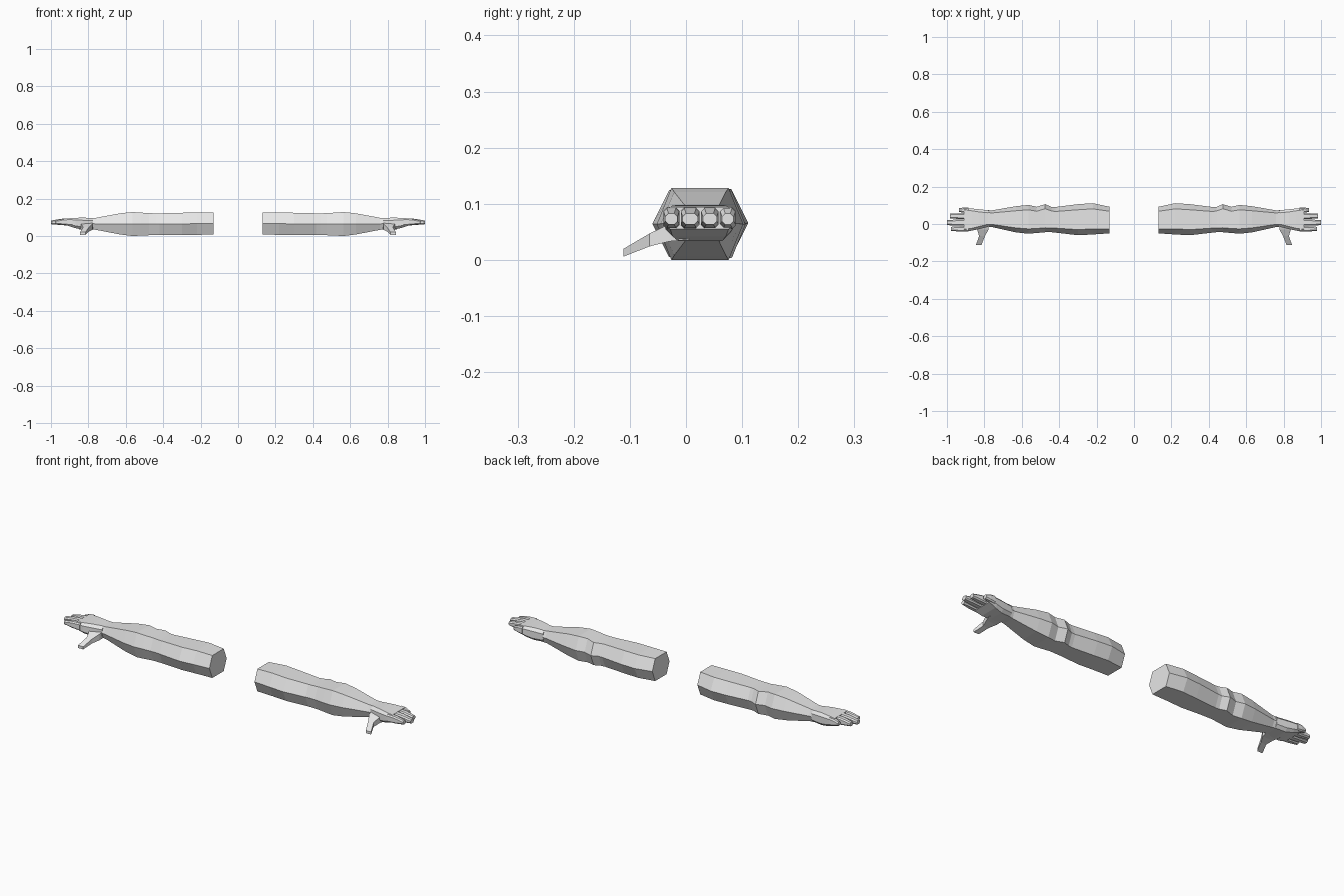
import bpy, bmesh

if "Cube" in bpy.data.objects:
    bpy.data.objects.remove(bpy.data.objects["Cube"])

skin = bpy.data.materials.new("plain_grey")
skin.diffuse_color = (0.8, 0.8, 0.8, 1)
skin.use_nodes = True
skin.node_tree.nodes["Principled BSDF"].inputs["Base Color"].default_value = skin.diffuse_color


def hex_ring(x, y0, y1, z0, z1, inset, mid=0.5):
    """Six-sided section across x: flat top and bottom, pointed sides."""
    zm = z0 + (z1 - z0) * mid
    return [(x, y0, zm), (x, y0 + inset, z1), (x, y1 - inset, z1),
            (x, y1, zm), (x, y1 - inset, z0), (x, y0 + inset, z0)]


def oct_ring(x, y0, y1, z0, z1, c):
    """Chamfered rectangular section across x."""
    d = min(c, (z1 - z0) * 0.35)
    return [(x, y0, z0 + d), (x, y0, z1 - d), (x, y0 + c, z1), (x, y1 - c, z1),
            (x, y1, z1 - d), (x, y1, z0 + d), (x, y1 - c, z0), (x, y0 + c, z0)]


def box_ring(y, x0, x1, z0, z1):
    """Four-sided section across y."""
    return [(x0, y, z0), (x1, y, z0), (x1, y, z1), (x0, y, z1)]


def loft(name, rings):
    """Skin a list of rings, cap the ends, mirror to the other arm."""
    bm = bmesh.new()
    loops = [[bm.verts.new(p) for p in r] for r in rings]
    n = len(loops[0])
    for a, b in zip(loops, loops[1:]):
        for i in range(n):
            j = (i + 1) % n
            bm.faces.new((a[i], a[j], b[j], b[i]))
    bm.faces.new(loops[0])
    bm.faces.new(loops[-1][::-1])
    bmesh.ops.recalc_face_normals(bm, faces=bm.faces)
    me = bpy.data.meshes.new(name)
    bm.to_mesh(me)
    bm.free()
    me.materials.append(skin)
    ob = bpy.data.objects.new(name, me)
    bpy.context.collection.objects.link(ob)
    ob.modifiers.new("other_side", 'MIRROR').use_axis[0] = True
    return ob


# Upper arm, elbow and forearm
loft("arm", [hex_ring(*s) for s in [
    (0.13, -0.050, 0.092, 0.008, 0.125, 0.024),
    (0.22, -0.056, 0.111, 0.006, 0.126, 0.030),
    (0.30, -0.060, 0.106, 0.005, 0.124, 0.030),
    (0.42, -0.046, 0.091, 0.005, 0.121, 0.024),
    (0.44, -0.044, 0.091, 0.005, 0.121, 0.022),
    (0.475, -0.044, 0.106, 0.004, 0.122, 0.024),
    (0.52, -0.048, 0.092, 0.002, 0.125, 0.024),
    (0.565, -0.052, 0.102, 0.000, 0.128, 0.026),
    (0.63, -0.045, 0.095, 0.008, 0.121, 0.024),
    (0.76, -0.016, 0.073, 0.033, 0.097, 0.014),
    (0.785, -0.014, 0.074, 0.036, 0.096, 0.012)]])

# Palm
loft("palm", [oct_ring(*s) for s in [
    (0.775, -0.014, 0.073, 0.036, 0.096, 0.014),
    (0.83, -0.028, 0.079, 0.034, 0.098, 0.014),
    (0.87, -0.036, 0.083, 0.042, 0.097, 0.012),
    (0.91, -0.038, 0.086, 0.055, 0.094, 0.010)]])

# Fingers: name, y range, tip x
for name, y0, y1, tip in [("index_finger", -0.040, -0.012, 0.978),
                          ("middle_finger", -0.009, 0.024, 1.0),
                          ("ring_finger", 0.027, 0.058, 0.985),
                          ("little_finger", 0.061, 0.088, 0.935)]:
    base = 0.885
    knuckle = base + (tip - base) * 0.5
    loft(name, [oct_ring(base, y0, y1, 0.055, 0.094, 0.006),
                oct_ring(knuckle, y0, y1, 0.058, 0.092, 0.006),
                oct_ring(tip, y0 + 0.003, y1 - 0.003, 0.063, 0.083, 0.006)])

# Thumb
loft("thumb", [box_ring(*s) for s in [
    (0.005, 0.775, 0.85, 0.036, 0.075),
    (-0.030, 0.778, 0.838, 0.033, 0.064),
    (-0.065, 0.797, 0.828, 0.024, 0.047),
    (-0.111, 0.815, 0.845, 0.006, 0.020)]])
